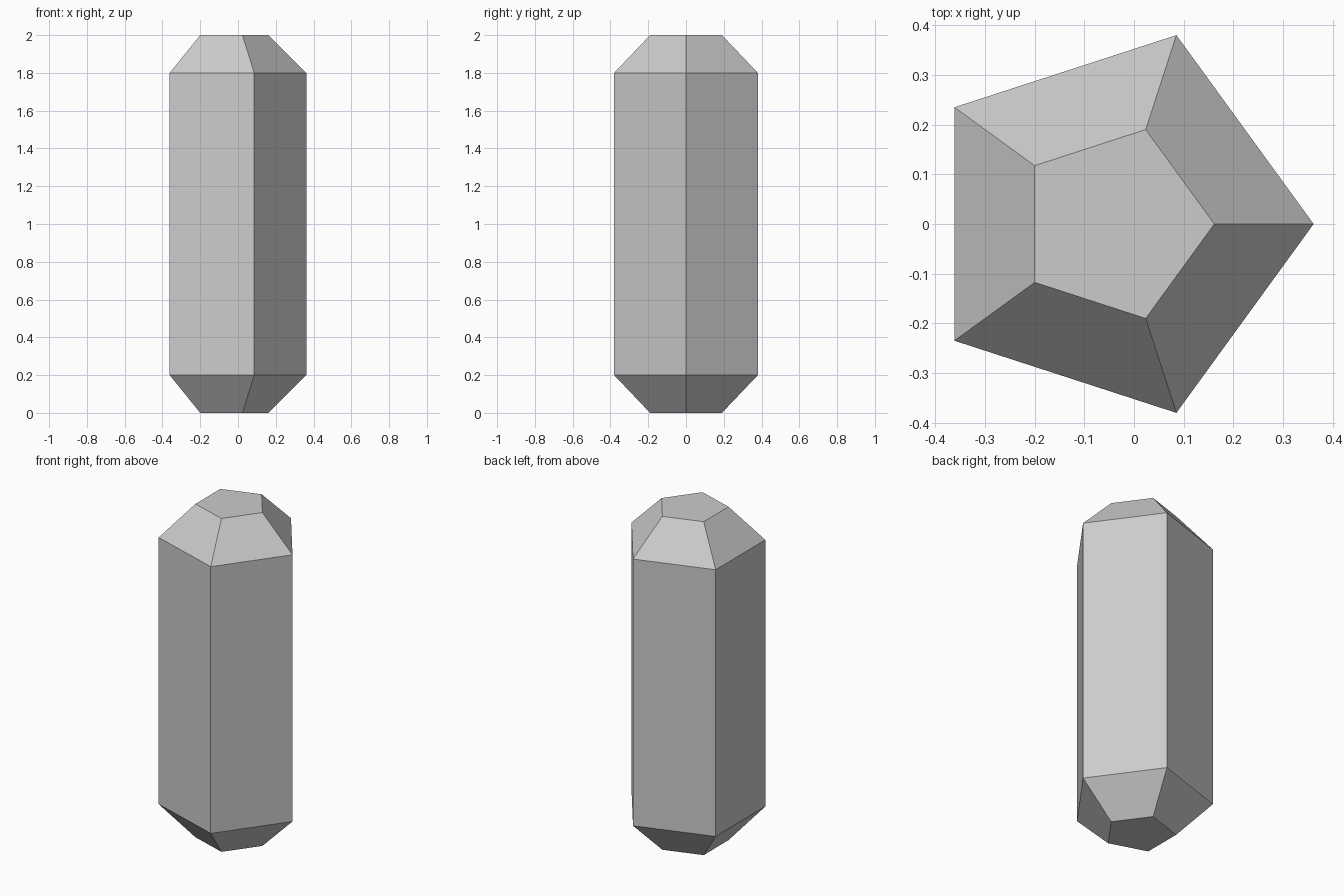
import bpy, bmesh
from math import cos, sin, pi

if "Cube" in bpy.data.objects:
    bpy.data.objects.remove(bpy.data.objects["Cube"])

SIDES = 5
# the pentagon axis sits slightly left so the bounds are centred on x = 0
AXIS_X = -0.2 * (1 - cos(pi / SIDES))
# crystal profile: (radius, height)
PROFILE = [(0.2, 0.0), (0.4, 0.2), (0.4, 1.8), (0.2, 2.0)]

bm = bmesh.new()
rings = []
for r, z in PROFILE:
    rings.append([bm.verts.new((AXIS_X + r * cos(2 * pi * i / SIDES),
                                r * sin(2 * pi * i / SIDES), z))
                  for i in range(SIDES)])

# bevel and wall facets
for low, high in zip(rings, rings[1:]):
    for i in range(SIDES):
        j = (i + 1) % SIDES
        bm.faces.new((low[i], low[j], high[j], high[i]))

# flat ends
bm.faces.new(rings[0][::-1])
bm.faces.new(rings[-1])

mesh = bpy.data.meshes.new("crystal")
bm.to_mesh(mesh)
bm.free()
bpy.context.collection.objects.link(bpy.data.objects.new("crystal", mesh))
